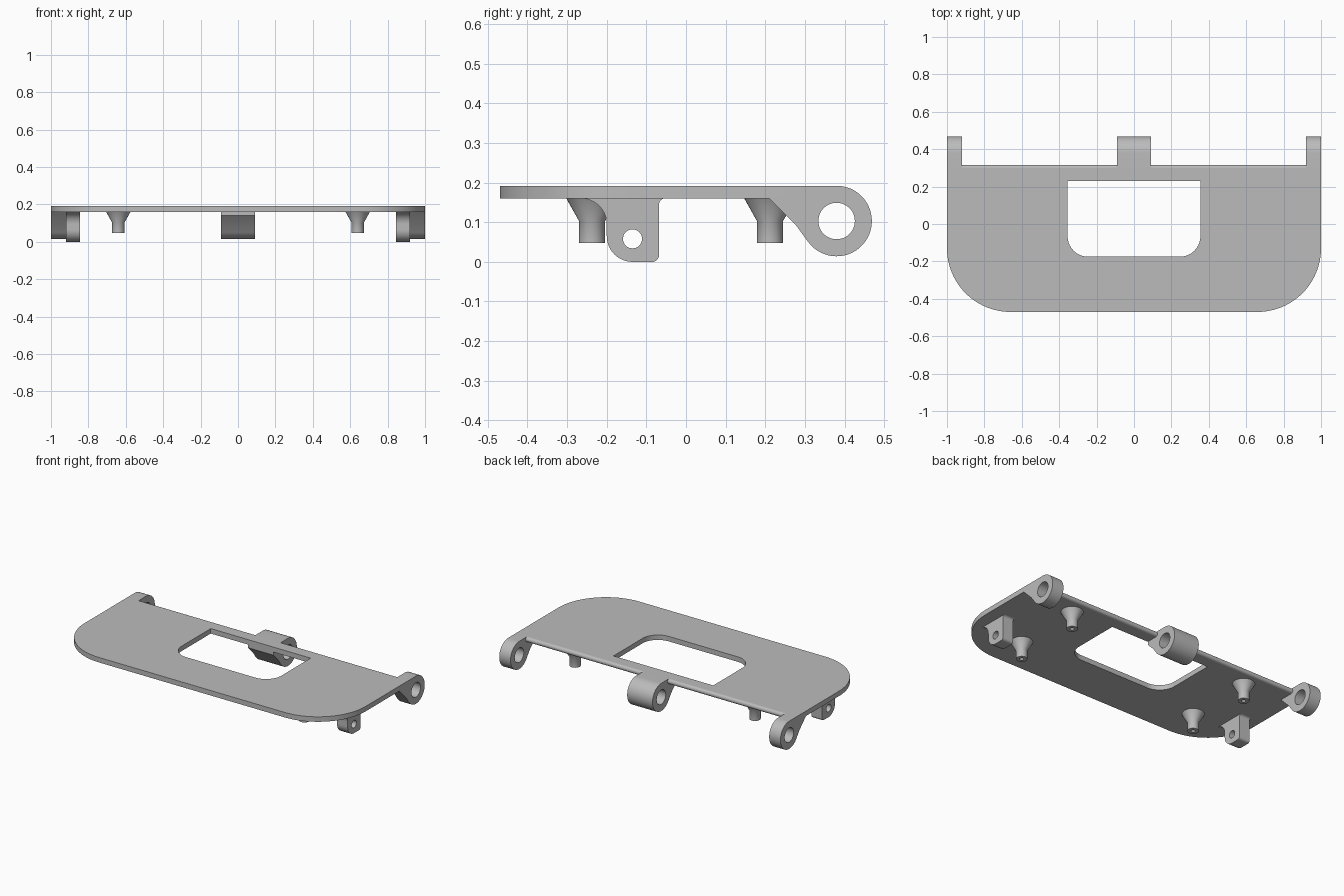
import bpy, bmesh
from math import cos, sin, radians, pi
from mathutils import Matrix, Vector

cube = bpy.data.objects.get("Cube")
if cube:
    bpy.data.objects.remove(cube, do_unlink=True)

grey = bpy.data.materials.new("plain grey")
grey.use_nodes = True
colour = (0.5, 0.5, 0.5, 1)
grey.diffuse_color = colour
for node in grey.node_tree.nodes:
    if node.type == 'BSDF_PRINCIPLED':
        node.inputs["Base Color"].default_value = colour

# Local profile axes turned so that the profile lies in the YZ plane
SIDEWAYS = Matrix(((0, 0, 1, 0), (1, 0, 0, 0), (0, 1, 0, 0), (0, 0, 0, 1)))


def arc(cx, cy, r, start, end, steps=16):
    angles = [radians(start + (end - start) * i / steps) for i in range(steps + 1)]
    return [(cx + r * cos(a), cy + r * sin(a)) for a in angles]


def circle(cx, cy, r, steps=48):
    return arc(cx, cy, r, 0, 360, steps)[:-1]


def finish(name, mesh):
    obj = bpy.data.objects.new(name, mesh)
    bpy.context.collection.objects.link(obj)
    mesh.materials.clear()
    mesh.materials.append(grey)
    bpy.ops.object.select_all(action='DESELECT')
    obj.select_set(True)
    bpy.context.view_layer.objects.active = obj
    bpy.ops.object.shade_smooth_by_angle(angle=radians(30))
    return obj


def extrude(name, loops, low, high, turn=Matrix()):
    """Fill closed outlines (inner ones become holes) and extrude from low to high."""
    curve = bpy.data.curves.new(name, 'CURVE')
    curve.dimensions = '2D'
    curve.fill_mode = 'BOTH'
    curve.extrude = (high - low) / 2
    for loop in loops:
        spline = curve.splines.new('POLY')
        spline.points.add(len(loop) - 1)
        for point, (u, v) in zip(spline.points, loop):
            point.co = (u, v, 0, 1)
        spline.use_cyclic_u = True
    temp = bpy.data.objects.new("temp", curve)
    bpy.context.collection.objects.link(temp)
    graph = bpy.context.evaluated_depsgraph_get()
    mesh = bpy.data.meshes.new_from_object(temp.evaluated_get(graph))
    bpy.data.objects.remove(temp, do_unlink=True)
    bpy.data.curves.remove(curve)
    mesh.transform(turn @ Matrix.Translation((0, 0, (low + high) / 2)))
    bm = bmesh.new()
    bm.from_mesh(mesh)
    bmesh.ops.remove_doubles(bm, verts=bm.verts, dist=0.00005)
    bmesh.ops.recalc_face_normals(bm, faces=bm.faces)
    bm.to_mesh(mesh)
    bm.free()
    return finish(name, mesh)


def post(name, x, y, profile):
    """Turn a radius/height profile around an upright axis."""
    bm = bmesh.new()
    verts = [bm.verts.new((r, 0, z)) for r, z in profile]
    edges = [bm.edges.new(pair) for pair in zip(verts, verts[1:])]
    bmesh.ops.spin(bm, geom=verts + edges, cent=(0, 0, 0), axis=(0, 0, 1),
                   angle=2 * pi, steps=40)
    bmesh.ops.remove_doubles(bm, verts=bm.verts, dist=0.0001)
    bmesh.ops.recalc_face_normals(bm, faces=bm.faces)
    bmesh.ops.translate(bm, verts=bm.verts, vec=Vector((x, y, 0)))
    mesh = bpy.data.meshes.new(name)
    bm.to_mesh(mesh)
    bm.free()
    return finish(name, mesh)


BOTTOM, TOP, BACK = 0.16, 0.192, 0.30
HALF = (TOP - BOTTOM) / 2

# Flat plate with rounded front corners and a window
outline = ([(1, BACK), (-1, BACK)] + arc(-0.66, -0.13, 0.34, 180, 270, 24)
           + arc(0.66, -0.13, 0.34, 270, 360, 24))
window = ([(0.355, 0.23), (-0.355, 0.23)] + arc(-0.245, -0.065, 0.11, 180, 270)
          + arc(0.245, -0.065, 0.11, 270, 360))
extrude("plate", [outline, window], BOTTOM, TOP)

# Hinge profile: wedge below the plate running into a round eye
eye = arc(0.38, 0.103, 0.089, 216, 450, 40) + [(BACK, TOP), (BACK, BOTTOM)]
eye_hole = circle(0.38, 0.103, 0.046)
side_hinge = [(0.21, BOTTOM), (0.277, 0.093)] + eye
middle_hinge = [(0.23, BOTTOM), (0.23, 0.14), (0.277, 0.093)] + eye
extrude("middle_hinge", [middle_hinge, eye_hole], -0.09, 0.09, SIDEWAYS)

# Tab profile with a filleted root, rounded foot and pin hole
tab = (arc(-0.265, 0.095, 0.065, 90, 0) + arc(-0.135, 0.065, 0.065, 180, 270)
       + arc(-0.085, 0.017, 0.017, 270, 360, 8)
       + arc(-0.053, 0.145, 0.015, 180, 90, 8))
tab_hole = circle(-0.135, 0.058, 0.024, 32)

# Half-round strip along the back edge
strip = arc(BACK, BOTTOM + HALF, HALF, -90, 90)

# Countersunk-style post with a blind screw hole
post_profile = [(0, 0.09), (0.012, 0.09), (0.012, 0.048), (0.033, 0.048),
                (0.033, 0.103), (0.065, BOTTOM)]

for side, s in (("left", 1), ("right", -1)):
    def across(name, loops, inner, outer):
        low, high = sorted((s * inner, s * outer))
        extrude(side + "_" + name, loops, low, high, SIDEWAYS)
    across("hinge", [side_hinge, eye_hole], 0.92, 1)
    across("tab", [tab, tab_hole], 0.845, 0.92)
    across("back_edge", [strip], 0.09, 0.92)
    post(side + "_front_post", s * 0.64, -0.237, post_profile)
    post(side + "_back_post", s * 0.64, 0.212, post_profile)
